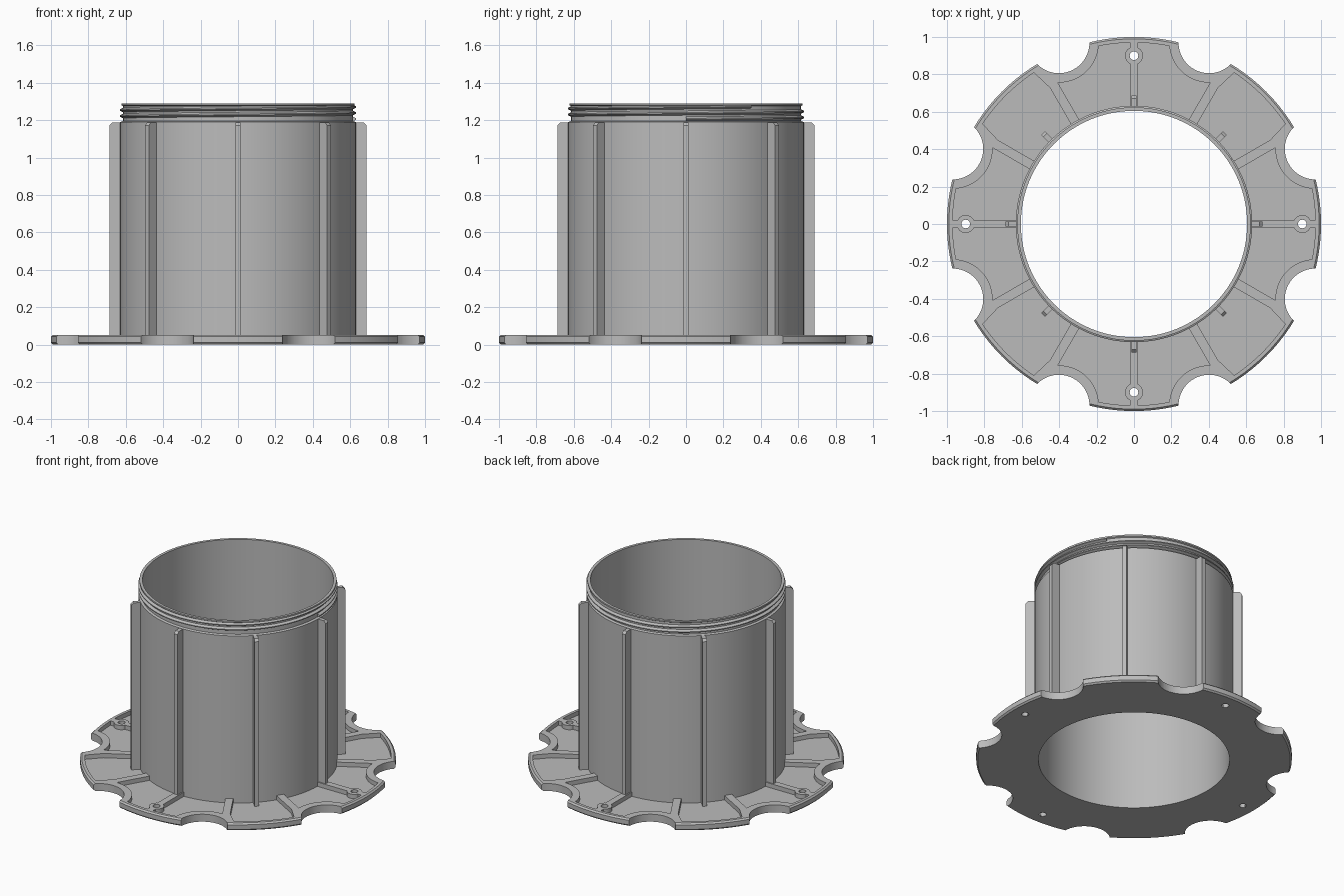
import bpy
import bmesh
from math import sin, cos, pi, radians, atan2, hypot, sqrt

old = bpy.data.objects.get("Cube")
if old:
    bpy.data.objects.remove(old, do_unlink=True)

SEG = 128
FLOOR, RIM = 0.022, 0.052           # pocket floor and rim heights
R_IN, R_OUT = 0.605, 0.63           # tube wall
NOTCH_C, NOTCH_R = 1.049, 0.163     # scalloped notches
BAR = 0.025                         # half width of the flange bars

grey = bpy.data.materials.new("grey_plastic")
grey.use_nodes = True
colour = (0.5, 0.5, 0.5, 1)
grey.diffuse_color = colour
grey.node_tree.nodes["Principled BSDF"].inputs["Base Color"].default_value = colour


def finish(name, bm):
    bmesh.ops.recalc_face_normals(bm, faces=bm.faces[:])
    mesh = bpy.data.meshes.new(name)
    bm.to_mesh(mesh)
    bm.free()
    obj = bpy.data.objects.new(name, mesh)
    bpy.context.collection.objects.link(obj)
    mesh.materials.append(grey)
    return obj


def smooth(obj):
    bpy.ops.object.select_all(action='DESELECT')
    obj.select_set(True)
    bpy.context.view_layer.objects.active = obj
    bpy.ops.object.shade_smooth_by_angle(angle=radians(30))


def lathe(name, profile):
    """Revolve a closed (radius, z) profile around z."""
    bm = bmesh.new()
    rings = [[bm.verts.new((r * cos(2 * pi * i / SEG), r * sin(2 * pi * i / SEG), z))
              for r, z in profile] for i in range(SEG)]
    n = len(profile)
    for i in range(SEG):
        a, b = rings[i], rings[(i + 1) % SEG]
        for j in range(n):
            k = (j + 1) % n
            bm.faces.new((a[j], b[j], b[k], a[k]))
    return finish(name, bm)


def prism(bm, points, z0, z1):
    """Extrude a flat outline between two heights."""
    low = [bm.verts.new((x, y, z0)) for x, y in points]
    high = [bm.verts.new((x, y, z1)) for x, y in points]
    bm.faces.new(low[::-1])
    bm.faces.new(high)
    for i in range(len(points)):
        j = (i + 1) % len(points)
        bm.faces.new((low[i], low[j], high[j], high[i]))


def arc(cx, cy, r, a0, a1, n):
    return [(cx + r * cos(a0 + (a1 - a0) * i / n), cy + r * sin(a0 + (a1 - a0) * i / n))
            for i in range(n + 1)]


def turn(points, a, flip=1):
    return [(x * cos(a) - flip * y * sin(a), x * sin(a) + flip * y * cos(a)) for x, y in points]


def cut(target, name, bm):
    cutter = finish(name, bm)
    mod = target.modifiers.new(name, 'BOOLEAN')
    mod.operation, mod.solver, mod.object = 'DIFFERENCE', 'EXACT', cutter
    bpy.ops.object.select_all(action='DESELECT')
    target.select_set(True)
    bpy.context.view_layer.objects.active = target
    bpy.ops.object.modifier_apply(modifier=name)
    bpy.data.objects.remove(cutter, do_unlink=True)


# Flange blank with chamfered outer edge
flange = lathe("flange", [(R_OUT, 0), (0.99, 0), (1, 0.01), (1, RIM - 0.01),
                          (0.99, RIM), (R_OUT, RIM)])

# Eight scalloped notches and four screw holes
bm = bmesh.new()
for k in range(8):
    a = radians(22.5 + 45 * k)
    prism(bm, arc(NOTCH_C * cos(a), NOTCH_C * sin(a), NOTCH_R, 0, 2 * pi * 63 / 64, 63), -0.1, 0.2)
for k in range(4):
    prism(bm, arc(0.9 * cos(k * pi / 2), 0.9 * sin(k * pi / 2), 0.023, 0, 2 * pi * 23 / 24, 23),
          -0.1, 0.2)
cut(flange, "notch_cutter", bm)

# Pocket outlines, drawn for the sector around +x
POCKET_IN, POCKET_OUT, BOSS = 0.615, 0.97, 0.048
nx, ny = NOTCH_C * cos(pi / 8), NOTCH_C * sin(pi / 8)
ring = NOTCH_R + 0.05


def on_bar(r, side):
    """Point at distance r along the 30 degree bar, on one of its edges."""
    return (r * cos(pi / 6) - side * BAR * sin(pi / 6), r * sin(pi / 6) + side * BAR * cos(pi / 6))


# Where the ring around the notch meets the bar edge and the outer rim
r_meet = 0.6
while hypot(on_bar(r_meet, -1)[0] - nx, on_bar(r_meet, -1)[1] - ny) > ring:
    r_meet += 0.001
bx, by = on_bar(r_meet, -1)
rim_angle = pi / 8
while hypot(POCKET_OUT * cos(rim_angle) - nx, POCKET_OUT * sin(rim_angle) - ny) < ring:
    rim_angle -= 0.001
rx, ry = POCKET_OUT * cos(rim_angle), POCKET_OUT * sin(rim_angle)
start = atan2(by - ny, bx - nx) % (2 * pi)
end = atan2(ry - ny, rx - nx) % (2 * pi)

half = 0.022
boss_a = atan2(half, sqrt(BOSS ** 2 - half ** 2))
ix, iy = on_bar(POCKET_IN, -1)
axial = (arc(0, 0, POCKET_IN, half / POCKET_IN, atan2(iy, ix), 8)
         + arc(nx, ny, ring, start, end, 20)
         + arc(0, 0, POCKET_OUT, rim_angle - 0.01, half / POCKET_OUT, 8)
         + arc(0.9, 0, BOSS, boss_a, pi - boss_a, 14))

ix, iy = on_bar(POCKET_IN, 1)
a_in = atan2(iy, ix)
a_out = radians(33.5)
diagonal = (arc(0, 0, POCKET_IN, pi / 2 - a_in, a_in, 8) + [on_bar(0.855, 1)]
            + arc(0, 0, POCKET_OUT, a_out, pi / 2 - a_out, 16)
            + [on_bar(0.855, 1)[::-1]])

bm = bmesh.new()
for k in range(4):
    a = k * pi / 2
    prism(bm, turn(axial, a), FLOOR, 0.2)
    prism(bm, turn(axial, a, -1), FLOOR, 0.2)
    prism(bm, turn(diagonal, a), FLOOR, 0.2)
cut(flange, "pocket_cutter", bm)
smooth(flange)

# Tube with a thinner threaded neck
CORE = 0.615
tube = lathe("tube", [(R_IN, 0), (R_OUT, 0), (R_OUT, 1.19), (CORE, 1.195),
                      (CORE, 1.275), (0.624, 1.28), (0.624, 1.29), (R_IN, 1.29)])
smooth(tube)

# Helical thread ridge
bm = bmesh.new()
PITCH, TURNS = 0.032, 2.1
steps = int(TURNS * SEG)
sections = []
for i in range(steps + 1):
    a = 2 * pi * i / SEG
    z = 1.206 + PITCH * i / SEG
    sections.append([bm.verts.new((r * cos(a), r * sin(a), z + dz)) for r, dz in
                     ((CORE - 0.004, -0.014), (0.632, -0.003), (0.632, 0.003), (CORE - 0.004, 0.014))])
for p, q in zip(sections, sections[1:]):
    for j in range(4):
        k = (j + 1) % 4
        bm.faces.new((p[j], q[j], q[k], p[k]))
bm.faces.new(sections[0])
bm.faces.new(sections[-1])
smooth(finish("thread", bm))

# Eight vertical stiffening fins
side = [(0.62, 0.01), (0.688, 0.01), (0.688, 1.172), (0.672, 1.188), (0.62, 1.188)]
for n in range(8):
    bm = bmesh.new()
    a = n * pi / 4
    faces = [[bm.verts.new((r * cos(a) - w * sin(a), r * sin(a) + w * cos(a), z)) for r, z in side]
             for w in (-0.014, 0.014)]
    for f in faces:
        bm.faces.new(f)
    for j in range(5):
        k = (j + 1) % 5
        bm.faces.new((faces[0][j], faces[0][k], faces[1][k], faces[1][j]))
    finish(f"fin_{n + 1}", bm)
